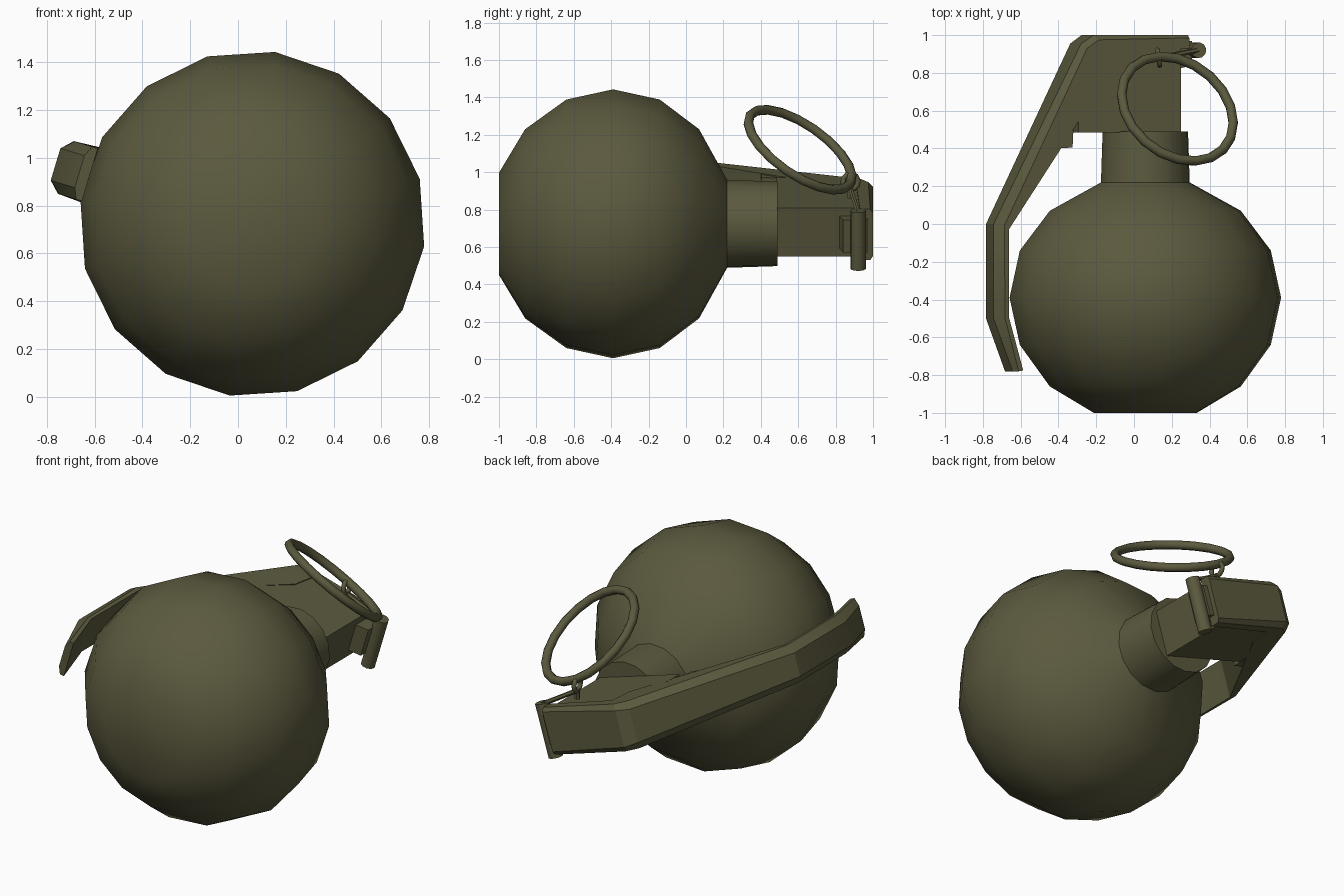
import bpy, bmesh, math
from mathutils import Vector

if "Cube" in bpy.data.objects:
    bpy.data.objects.remove(bpy.data.objects["Cube"])

CX, CZ = 0.06, 0.724            # main axis runs along y
TILT = math.radians(16.8)       # head and lever are rolled about that axis
C, S = math.cos(TILT), math.sin(TILT)

olive = bpy.data.materials.new("olive drab")
olive.diffuse_color = (0.105, 0.101, 0.048, 1)
olive.use_nodes = True
olive.node_tree.nodes["Principled BSDF"].inputs["Base Color"].default_value = olive.diffuse_color


def local(u, y, w):
    """Rolled head coordinates to world."""
    return Vector((CX + C * u + S * w, y, CZ - S * u + C * w))


def finish(name, bm, angle=40):
    bmesh.ops.recalc_face_normals(bm, faces=bm.faces)
    me = bpy.data.meshes.new(name)
    bm.to_mesh(me)
    bm.free()
    ob = bpy.data.objects.new(name, me)
    bpy.context.collection.objects.link(ob)
    me.materials.append(olive)
    bpy.ops.object.select_all(action='DESELECT')
    ob.select_set(True)
    bpy.context.view_layer.objects.active = ob
    bpy.ops.object.shade_smooth_by_angle(angle=math.radians(angle))
    return ob


def loft(name, rings, closed=False, angle=40):
    """Skin a list of equal-length point loops."""
    bm = bmesh.new()
    vs = [[bm.verts.new(p) for p in r] for r in rings]
    n = len(vs[0])
    pairs = list(zip(vs, vs[1:]))
    if closed:
        pairs.append((vs[-1], vs[0]))
    for a, b in pairs:
        for i in range(n):
            j = (i + 1) % n
            bm.faces.new((a[i], a[j], b[j], b[i]))
    if not closed:
        bm.faces.new(vs[0])
        bm.faces.new(vs[-1])
    return finish(name, bm, angle)


def prism(name, pts, w0, w1):
    """Extrude a (u, y) outline across the head's width."""
    return loft(name, [[local(u, y, w) for u, y in pts] for w in (w0, w1)], angle=25)


def circle(center, axis, r, n, offset=0.0):
    axis = Vector(axis).normalized()
    a = axis.orthogonal().normalized()
    b = axis.cross(a)
    return [Vector(center) + r * (math.cos(t) * a + math.sin(t) * b)
            for t in (offset + 2 * math.pi * i / n for i in range(n))]


def rod(name, p, q, r, n=8):
    d = Vector(q) - Vector(p)
    return loft(name, [circle(p, d, r, n), circle(q, d, r, n)], angle=50)


def torus(name, center, axis, R, r, n, m):
    axis = Vector(axis).normalized()
    rings = []
    for p in circle(center, axis, R, n):
        out = (p - Vector(center)).normalized()
        rings.append([p + r * (math.cos(t) * out + math.sin(t) * axis)
                      for t in (2 * math.pi * k / m for k in range(m))])
    return loft(name, rings, closed=True, angle=70)


# round body with neck
profile = [(-1, .275), (-.86, .51), (-.64, .67), (-.39, .725), (-.14, .67),
           (.07, .51), (.22, .237), (.49, .228)]
angles = [math.radians(-7.5 + 22.5 * i) for i in range(16)]
loft("body", [[(CX + r * math.cos(a), y, CZ + r * math.sin(a)) for a in angles]
              for y, r in profile], angle=46)

# fuse housing on the neck
prism("fuse_housing", [(.155, .485), (.155, .96), (-.3, .96), (-.41, .6), (-.41, .485)],
      -.136, .136)

# safety lever: (outer u, y), (mid u, y), (inner u, y), outer and inner half widths
sections = [
    ((-.755, -.78), (-.735, -.78), (-.71, -.775), .07, .115),
    ((-.86, -.5), (-.81, -.5), (-.79, -.49), .07, .115),
    ((-.86, 0), (-.815, -.01), (-.79, -.03), .07, .115),
    ((-.385, .955), (-.365, .93), (-.26, .77), .10, .142),
    ((-.32, 1.0), (-.30, .975), (-.24, .91), .11, .142),
    ((.2, 1.0), (.2, .985), (.2, .93), .12, .142),
]
loft("safety_lever", [[local(*o, a), local(*m, b), local(*i, b),
                       local(*i, -b), local(*m, -b), local(*o, -a)]
                      for o, m, i, a, b in
                      [(s[0], s[1], s[2], s[3], s[4]) for s in sections]], angle=25)

# hooked tabs under the lever
for side in (-1, 1):
    prism("lever_tab", [(-.43, .61), (-.44, .405), (-.53, .40), (-.52, .44)],
          side * .10, side * .125)

# lug and pin at the far end of the housing
prism("pin_lug", [(.15, .82), (.23, .84), (.23, .97), (.15, .97)], -.09, .09)
rod("safety_pin", local(.25, .92, -.175), local(.25, .92, .15), .042, 10)

# pin eyelet, wire and pull ring
rod("pin_wire", (.13, .88, .91), local(.25, .92, .14), .014, 6)
rod("eyelet_stem", (.13, .88, .86), (.13, .88, .92), .016, 6)
torus("eyelet", (.13, .88, .95), (1, .15, 0), .042, .014, 10, 6)
torus("pull_ring", (.23, .61, 1.12), (.41, .52, .75), .324, .026, 20, 8)
